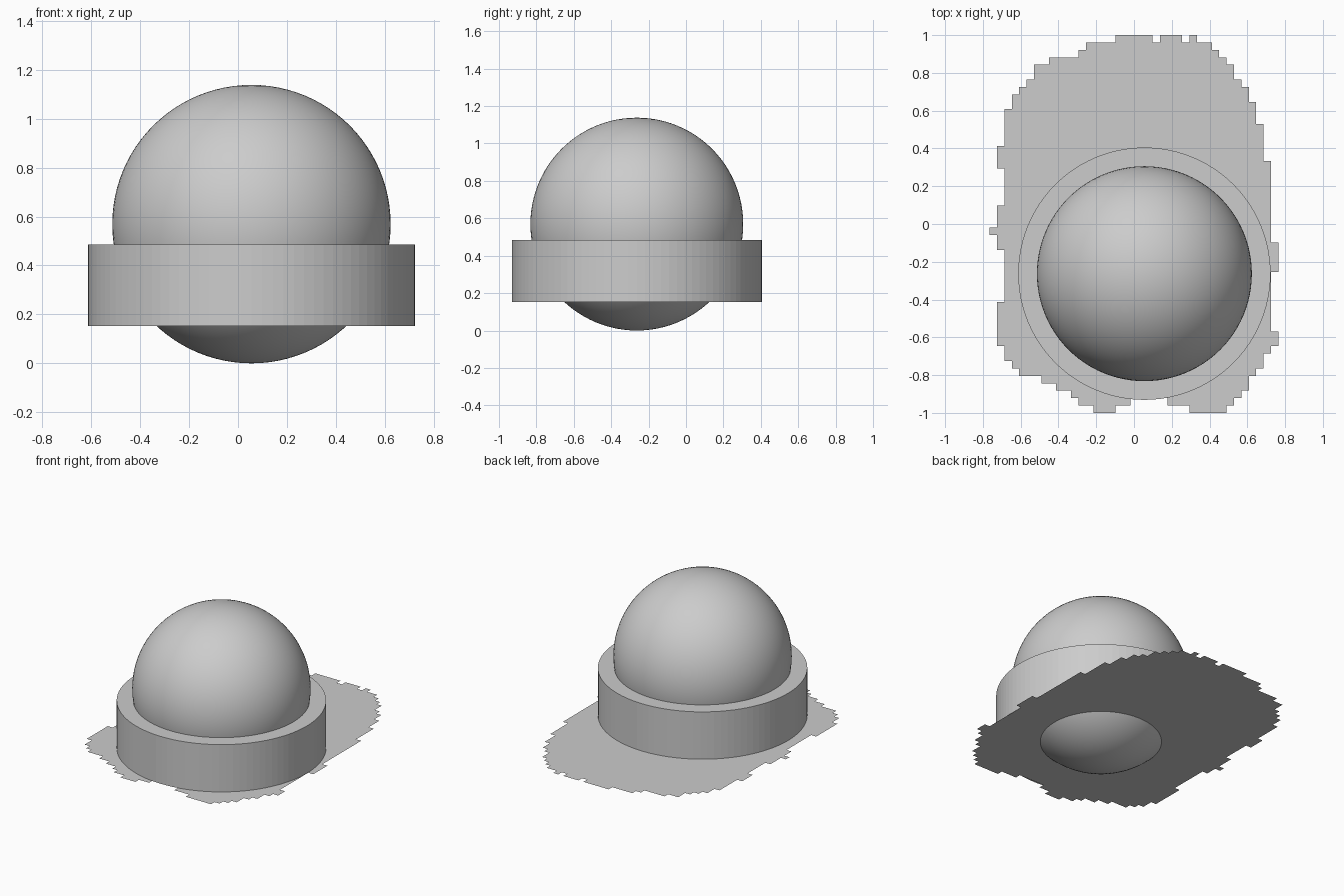
import bpy, bmesh
from mathutils import Matrix

if "Cube" in bpy.data.objects:
    bpy.data.objects.remove(bpy.data.objects["Cube"])

CX, CY = 0.055, -0.263      # shared axis of ball and collar
BASE_Z = 0.152              # level of the flat sheet and collar underside
CELL = 2 / 51               # cell size of the stepped sheet outline
COLS, ROWS = 39, 51

grey = bpy.data.materials.new("plain grey")
grey.diffuse_color = (0.604, 0.604, 0.604, 1)
grey.use_nodes = True
grey.node_tree.nodes["Principled BSDF"].inputs["Base Color"].default_value = grey.diffuse_color


def add_object(name, bm):
    mesh = bpy.data.meshes.new(name)
    bm.to_mesh(mesh)
    bm.free()
    mesh.materials.append(grey)
    obj = bpy.data.objects.new(name, mesh)
    bpy.context.collection.objects.link(obj)
    return obj


# Ball: smooth sphere resting on the floor
bm = bmesh.new()
bmesh.ops.create_uvsphere(bm, u_segments=96, v_segments=48, radius=0.569,
                          matrix=Matrix.Translation((CX, CY, 0.569)))
for f in bm.faces:
    f.smooth = True
add_object("ball", bm)

# Collar: wide drum around the ball, its underside closed by the sheet
TOP_Z = 0.485
bm = bmesh.new()
bmesh.ops.create_cone(bm, cap_ends=True, segments=96, radius1=0.668, radius2=0.668,
                      depth=TOP_Z - BASE_Z,
                      matrix=Matrix.Translation((CX, CY, (TOP_Z + BASE_Z) / 2)))
bm.normal_update()
bmesh.ops.delete(bm, geom=[f for f in bm.faces if f.normal.z < -0.9], context='FACES_ONLY')
add_object("collar", bm)

# Sheet: flat stepped oval; (row count, column) runs of its left and right edges
LEFT = [(1, 17), (1, 13), (1, 12), (1, 8), (2, 6), (1, 5), (1, 4), (2, 3), (5, 2),
        (3, 1), (5, 2), (3, 1), (1, 0), (2, 1), (7, 2), (6, 1), (2, 2), (1, 3),
        (1, 4), (1, 7), (1, 9), (1, 11), (1, 12), (1, 14)]
RIGHT = [(1, 28), (1, 30), (1, 31), (1, 32), (2, 33), (1, 34), (2, 35), (3, 36),
         (5, 37), (11, 38), (4, 39), (8, 38), (2, 39), (1, 38), (2, 37), (1, 36),
         (2, 35), (1, 34), (1, 33), (1, 32)]
GAPS = {0: [22, 26], 49: range(19, 24), 50: range(17, 27)}   # notches in the rim


def expand(runs):
    return [col for count, col in runs for _ in range(count)]


bm = bmesh.new()
for row, (left, right) in enumerate(zip(expand(LEFT), expand(RIGHT))):
    for col in range(left, right):
        if col in GAPS.get(row, ()):
            continue
        x, y = (col - COLS / 2) * CELL, 1 - (row + 1) * CELL
        bm.faces.new([bm.verts.new((x + dx * CELL, y + dy * CELL, BASE_Z))
                      for dx, dy in ((0, 0), (1, 0), (1, 1), (0, 1))])
bmesh.ops.remove_doubles(bm, verts=bm.verts[:], dist=0.001)
add_object("sheet", bm)
